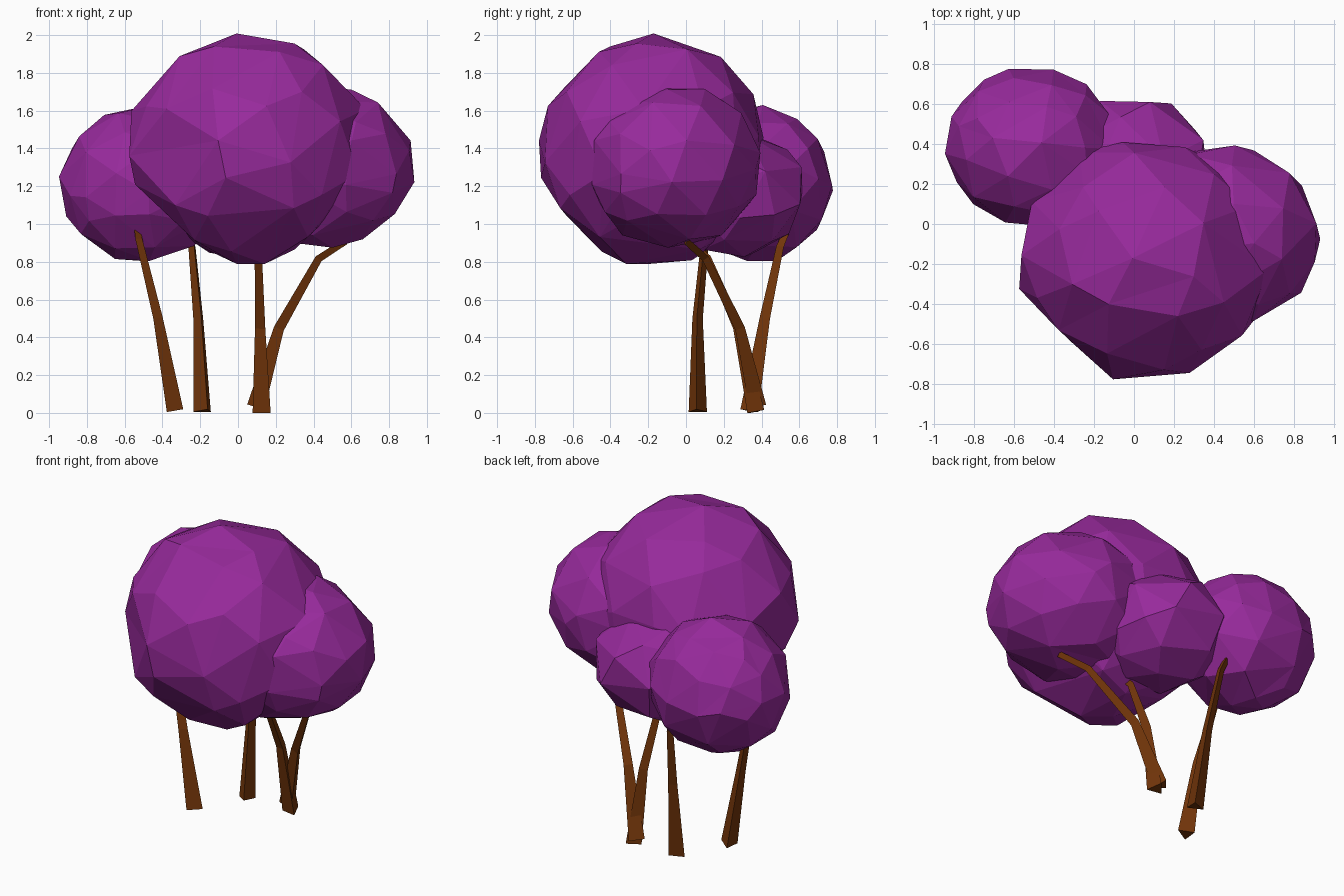
import bpy, bmesh, random
from math import radians, cos, sin
from mathutils import Vector, Matrix

cube = bpy.data.objects.get("Cube")
if cube:
    bpy.data.objects.remove(cube, do_unlink=True)


def make_material(name, rgb):
    mat = bpy.data.materials.new(name)
    mat.use_nodes = True
    mat.diffuse_color = (*rgb, 1)
    mat.node_tree.nodes["Principled BSDF"].inputs["Base Color"].default_value = (*rgb, 1)
    return mat


purple = make_material("purple_leaves", (0.31, 0.023, 0.33))
brown = make_material("brown_bark", (0.17, 0.036, 0.003))


def add_object(name, bm, mat):
    bmesh.ops.recalc_face_normals(bm, faces=bm.faces)
    mesh = bpy.data.meshes.new(name)
    bm.to_mesh(mesh)
    bm.free()
    mesh.materials.append(mat)
    obj = bpy.data.objects.new(name, mesh)
    bpy.context.collection.objects.link(obj)
    return obj


def leaf_clump(name, centre, radii, seed, ratio, flats=()):
    """Rough faceted ball with some flattened sides, thinned to irregular faces."""
    rng = random.Random(seed)
    bm = bmesh.new()
    bmesh.ops.create_icosphere(bm, subdivisions=3, radius=1)
    turn = Matrix.Rotation(rng.uniform(0, 3), 3, Vector((1, rng.random(), rng.random())))
    for v in bm.verts:
        offset = turn @ v.co * rng.uniform(0.975, 1.02)
        for side, limit in flats:
            normal = Vector(side).normalized()
            offset -= normal * max(0, offset.dot(normal) - limit)
        v.co = Vector(c + d * r for c, d, r in zip(centre, offset, radii))
    obj = add_object(name, bm, purple)
    thin = obj.modifiers.new("thin", 'DECIMATE')
    thin.ratio = ratio


def trunk(name, path, facing):
    """Three-sided tapered stem; one side faces the given compass angle."""
    bm = bmesh.new()
    points = [Vector(p) for p in path]
    rings = []
    for i, (p, radius) in enumerate(zip(points, (0.056, 0.032, 0.023, 0.02))):
        along = points[min(i + 1, len(points) - 1)] - points[max(i - 1, 0)]
        tilt = Vector((0, 0, 1)).rotation_difference(along)
        ring = []
        for k in range(3):
            a = radians(facing + 60 + 120 * k)
            co = p + tilt @ Vector((cos(a), sin(a), 0)) * radius
            co.z = max(co.z, 0)
            ring.append(bm.verts.new(co))
        rings.append(ring)
    for low, high in zip(rings, rings[1:]):
        for k in range(3):
            n = (k + 1) % 3
            bm.faces.new((low[k], low[n], high[n], high[k]))
    bm.faces.new(rings[0])
    bm.faces.new(rings[-1])
    add_object(name, bm, brown)


# Leaf clumps
main_flats = [((-1, 0, -1), 0.87), ((1, 0, -1), 0.87), ((-1, -1, 0), 0.9),
              ((0, -1, -1), 0.94), ((0, -1, 1), 0.94), ((-1, -1, 1), 0.94)]
leaf_clump("main_leaves", (0.06, -0.18, 1.39), (0.64, 0.6, 0.61), 3, 0.34, main_flats)
leaf_clump("left_leaves", (0.42, -0.065, 1.305), (0.515, 0.46, 0.43), 5, 0.34)
leaf_clump("right_leaves", (-0.51, 0.385, 1.21), (0.43, 0.395, 0.41), 8, 0.34)
leaf_clump("back_leaves", (0.0, 0.25, 1.16), (0.39, 0.38, 0.34), 11, 0.2)

# Trunks
trunk("right_trunk", [(-0.345, 0.06, 0.01), (-0.43, 0.06, 0.5),
                      (-0.53, 0.1, 0.92), (-0.54, 0.1, 1.0)], -65)
trunk("back_trunk", [(-0.18, 0.34, 0.01), (-0.205, 0.42, 0.5),
                     (-0.24, 0.5, 0.88), (-0.26, 0.53, 0.95)], -130)
trunk("middle_trunk", [(0.13, 0.36, 0.005), (0.12, 0.27, 0.45),
                       (0.11, 0.11, 0.82), (0.11, 0.05, 0.88)], -100)
trunk("left_trunk", [(0.1, 0.37, 0.035), (0.22, 0.28, 0.45),
                     (0.43, 0.1, 0.82), (0.57, 0.0, 0.91)], -100)
